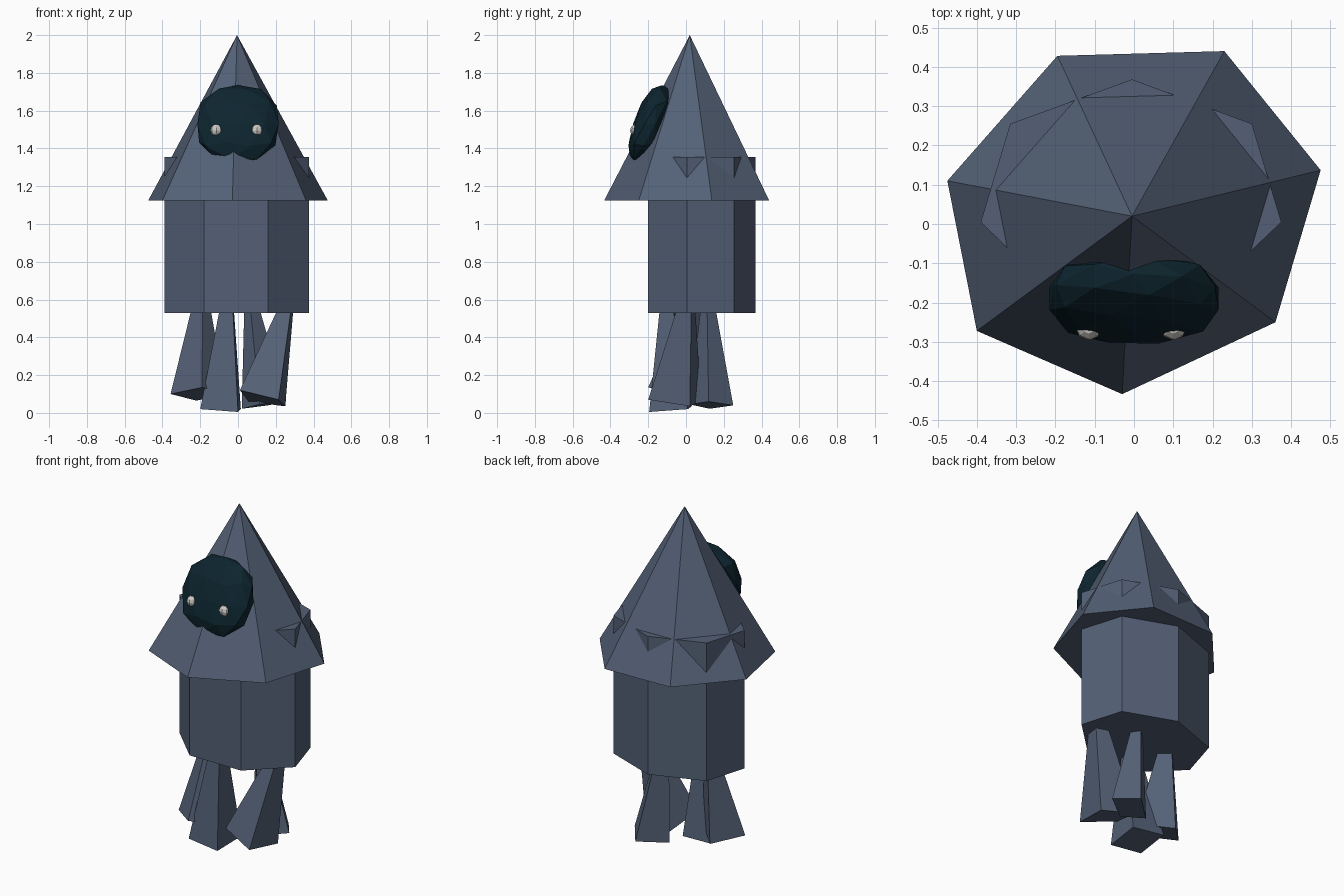
import bpy, bmesh, math
from mathutils import Vector, Matrix

if "Cube" in bpy.data.objects:
    bpy.data.objects.remove(bpy.data.objects["Cube"])


def material(name, rgb):
    m = bpy.data.materials.new(name)
    m.diffuse_color = (*rgb, 1)
    m.use_nodes = True
    m.node_tree.nodes["Principled BSDF"].inputs["Base Color"].default_value = m.diffuse_color
    return m


SLATE = material("slate", (0.088, 0.118, 0.18))
TEAL = material("dark_teal", (0.004, 0.018, 0.028))
PALE = material("pale_grey", (0.60, 0.58, 0.55))


def add_object(name, bm, mat):
    bmesh.ops.recalc_face_normals(bm, faces=bm.faces[:])
    mesh = bpy.data.meshes.new(name)
    bm.to_mesh(mesh)
    bm.free()
    mesh.materials.append(mat)
    obj = bpy.data.objects.new(name, mesh)
    bpy.context.collection.objects.link(obj)
    return obj


def loft(name, bottom, top, mat):
    """Closed solid between two rings; a one-point top gives a cone."""
    bm = bmesh.new()
    b = [bm.verts.new(p) for p in bottom]
    t = [bm.verts.new(p) for p in top]
    n = len(b)
    bm.faces.new(b)
    if len(t) > 1:
        bm.faces.new(t)
    for i in range(n):
        j = (i + 1) % n
        if len(t) == 1:
            bm.faces.new((b[i], b[j], t[0]))
        else:
            bm.faces.new((b[i], b[j], t[j], t[i]))
    return add_object(name, bm, mat)


# Hood: uneven seven-sided cone
hood = [(-0.03, -0.433), (0.36, -0.25), (0.475, 0.137), (0.23, 0.44),
        (-0.195, 0.428), (-0.475, 0.11), (-0.40, -0.272)]
loft("hood", [(x, y, 1.125) for x, y in hood], [(-0.005, 0.02, 2.0)], SLATE)

# Body: seven-sided prism whose top corners poke through the hood
body = [(-0.18, -0.2), (0.16, -0.2), (0.375, 0.005), (0.30, 0.255),
        (-0.005, 0.368), (-0.315, 0.255), (-0.39, 0.005)]
loft("body", [(x, y, 0.53) for x, y in body],
     [(x, y, 1.355) for x, y in body], SLATE)

# Legs: splayed, tapering from a wide foot to a narrow top
legs = {
    "leg_left": ((-0.195, 0.03), [(-0.357, -0.05, 0.10), (-0.19, -0.2, 0.135),
                                  (-0.065, -0.06, 0.10), (-0.22, 0.088, 0.065)]),
    "leg_front": ((-0.06, -0.10), [(-0.2, -0.18, 0.02), (0.0, -0.195, 0.005),
                                   (0.015, 0.01, 0.02), (-0.185, 0.03, 0.035)]),
    "leg_right": ((0.25, 0.0), [(0.01, -0.13, 0.12), (0.215, -0.2, 0.07),
                                (0.25, 0.02, 0.035), (0.055, 0.08, 0.06)]),
    "leg_back": ((0.075, 0.115), [(0.16, 0.25, 0.04), (0.02, 0.125, 0.022),
                                  (0.115, 0.02, 0.045), (0.255, 0.12, 0.06)]),
}
for name, ((tx, ty), foot) in legs.items():
    c = sum((Vector(p) for p in foot), Vector()) / 4
    top = [(tx + (p[0] - c.x) * 0.36, ty + (p[1] - c.y) * 0.36, 0.54) for p in foot]
    loft(name, foot, top, SLATE)

# Face: flattened, slightly boxy ball leaning back along the hood
bm = bmesh.new()
bmesh.ops.create_icosphere(bm, subdivisions=2, radius=1)
for v in bm.verts:
    n = sum(abs(k) ** 2.5 for k in v.co) ** (1 / 2.5)
    x, y, z = v.co / n
    v.co = (0.22 * x, -0.19 + 0.09 * y + 0.063 * z, 1.53 + 0.205 * z)
add_object("face", bm, TEAL)

# Eyes: small faceted beads on the front of the face
for name, x in (("eye_left", -0.115), ("eye_right", 0.1)):
    bm = bmesh.new()
    bmesh.ops.create_uvsphere(bm, u_segments=8, v_segments=6, radius=0.034,
                              matrix=Matrix.Translation((x, -0.262, 1.495)))
    add_object(name, bm, PALE)
